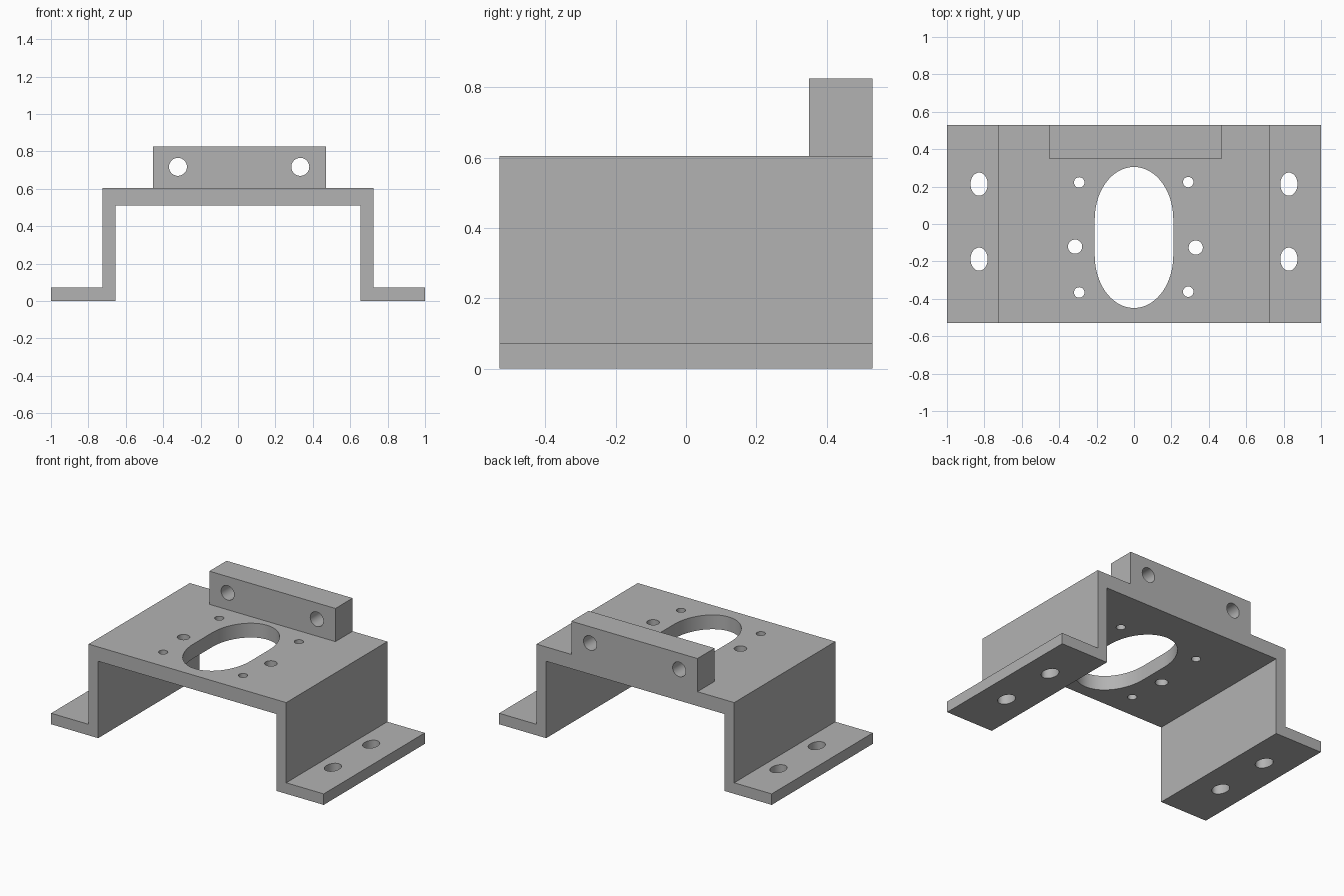
import bpy
import bmesh
from math import cos, sin, pi, radians

cube = bpy.data.objects.get("Cube")
if cube:
    bpy.data.objects.remove(cube, do_unlink=True)

# Single grey material
GREY = (0.45, 0.45, 0.45, 1.0)
grey = bpy.data.materials.new("plain grey")
grey.use_nodes = True
grey.diffuse_color = GREY
grey.node_tree.nodes["Principled BSDF"].inputs["Base Color"].default_value = GREY

DEPTH = 0.53      # half depth of the bracket
TOP = 0.605       # deck height


def ellipse(cx, cy, rx, ry, straight=0.0, n=48):
    """Outline of an ellipse whose halves are pulled apart by a straight run."""
    points = []
    for i in range(n + 1):
        a = pi * i / n
        points.append((cx + rx * cos(a), cy + straight + ry * sin(a)))
    for i in range(n + 1):
        a = pi + pi * i / n
        points.append((cx + rx * cos(a), cy - straight + ry * sin(a)))
    return points


def prism(bm, outline, place, start, end):
    """Extrude a 2D outline from start to end along the axis set by place."""
    face = bm.faces.new([bm.verts.new(place(u, v, start)) for u, v in outline])
    ext = bmesh.ops.extrude_face_region(bm, geom=[face])
    verts = [e for e in ext["geom"] if isinstance(e, bmesh.types.BMVert)]
    shift = [b - a for a, b in zip(place(0, 0, start), place(0, 0, end))]
    bmesh.ops.translate(bm, verts=verts, vec=shift)


def make_part(name, outlines, place, start, end):
    bm = bmesh.new()
    for outline in outlines:
        prism(bm, outline, place, start, end)
    bmesh.ops.remove_doubles(bm, verts=bm.verts, dist=1e-5)
    bmesh.ops.recalc_face_normals(bm, faces=bm.faces)
    mesh = bpy.data.meshes.new(name)
    bm.to_mesh(mesh)
    bm.free()
    mesh.materials.append(grey)
    obj = bpy.data.objects.new(name, mesh)
    bpy.context.collection.objects.link(obj)
    return obj


def drill(obj, cutter):
    """Cut the holes, drop the cutter and smooth the hole walls."""
    cutter.hide_render = True
    mod = obj.modifiers.new("holes", 'BOOLEAN')
    mod.operation = 'DIFFERENCE'
    mod.solver = 'EXACT'
    mod.object = cutter
    bpy.ops.object.select_all(action='DESELECT')
    obj.select_set(True)
    bpy.context.view_layer.objects.active = obj
    bpy.ops.object.modifier_apply(modifier=mod.name)
    bpy.data.objects.remove(cutter, do_unlink=True)
    bpy.ops.object.shade_smooth_by_angle(angle=radians(30))


def along_y(u, v, w):
    return (u, w, v)


def along_z(u, v, w):
    return (u, v, w)


# Hat-shaped bracket: half profile mirrored across x = 0
half = [(0.655, 0.51), (0.655, 0), (1, 0), (1, 0.073), (0.725, 0.073), (0.725, TOP)]
profile = half + [(-x, z) for x, z in reversed(half)]
bracket = make_part("bracket", [profile], along_y, -DEPTH, DEPTH)

# Central slot, deck holes and oval foot holes
holes = [ellipse(0, -0.072, 0.21, 0.28, 0.097)]
for x, y, r in [(-0.293, 0.222, 0.028), (0.29, 0.224, 0.028),
                (-0.293, -0.366, 0.028), (0.29, -0.362, 0.028),
                (-0.315, -0.121, 0.038), (0.33, -0.126, 0.038)]:
    holes.append(ellipse(x, y, r, r, n=20))
for side in (-1, 1):
    for y in (0.213, -0.188):
        holes.append(ellipse(side * 0.828, y, 0.046, 0.062, n=24))
drill(bracket, make_part("deck_hole_cutter", holes, along_z, -0.2, 1.0))

# Rear mounting block with two through holes
x0, x1, z1 = -0.455, 0.47, 0.825
block = make_part("rear_block", [[(x0, TOP), (x1, TOP), (x1, z1), (x0, z1)]],
                  along_y, 0.35, DEPTH)
block_holes = [ellipse(x, 0.717, 0.048, 0.048, n=24) for x in (-0.321, 0.333)]
drill(block, make_part("block_hole_cutter", block_holes, along_y, 0.2, 0.7))
